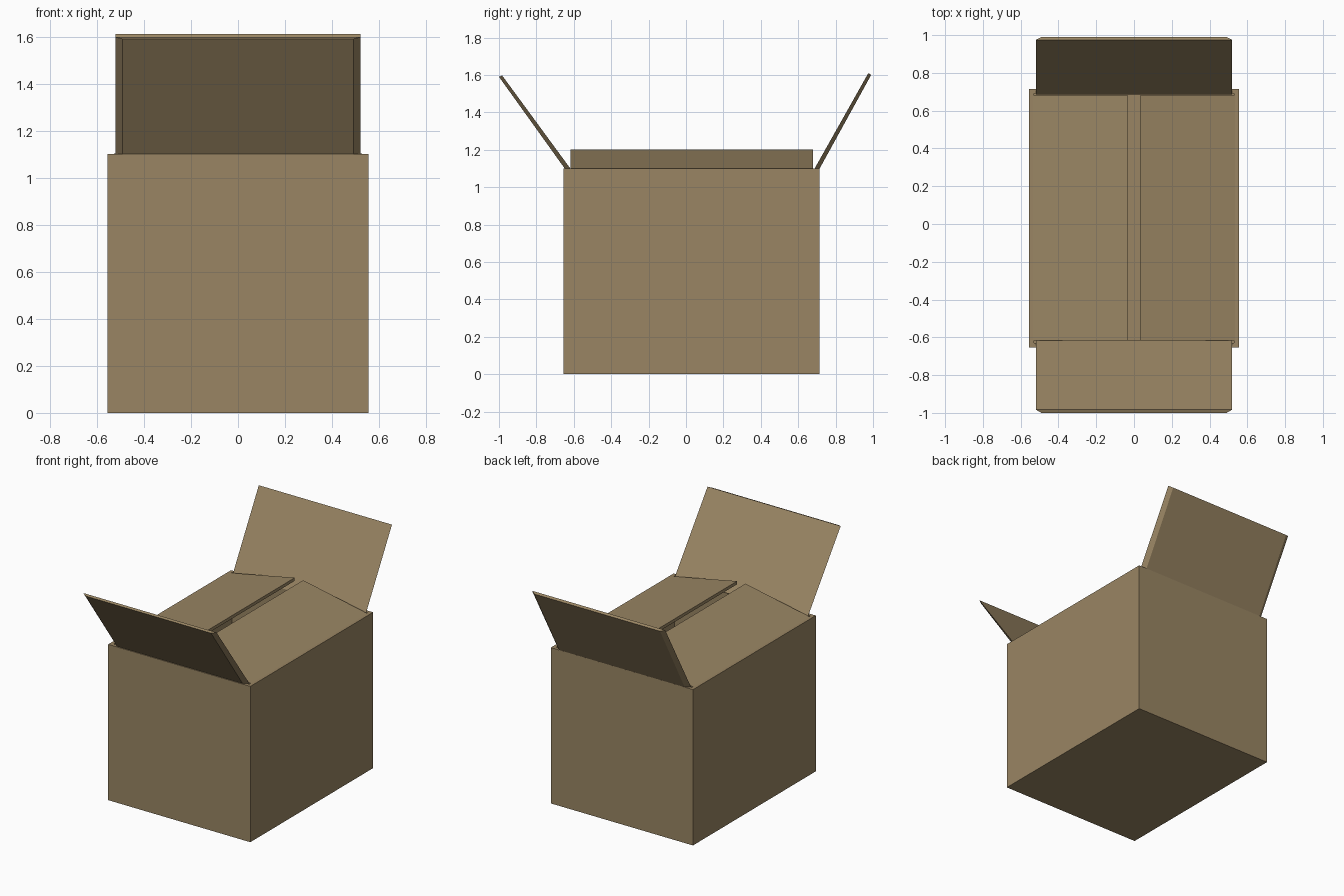
import bpy, bmesh

if "Cube" in bpy.data.objects:
    bpy.data.objects.remove(bpy.data.objects["Cube"])

card = bpy.data.materials.new("cardboard")
card.diffuse_color = (0.32, 0.235, 0.125, 1)
card.use_nodes = True
card.node_tree.nodes["Principled BSDF"].inputs["Base Color"].default_value = card.diffuse_color

X, Y0, Y1, H, T = 0.555, -0.655, 0.715, 1.10, 0.035


def finish(name, bm):
    bmesh.ops.recalc_face_normals(bm, faces=bm.faces)
    me = bpy.data.meshes.new(name)
    bm.to_mesh(me)
    bm.free()
    me.materials.append(card)
    ob = bpy.data.objects.new(name, me)
    bpy.context.collection.objects.link(ob)
    return ob


def flap(name, along_x, profile, outer, inner):
    """Tapered panel: profile = outer hinge, outer tip, inner tip, inner hinge
    as (u, z); outer / inner = (low, high) span of each skin."""
    bm = bmesh.new()
    rings = []
    for k in (0, 1):
        ring = []
        for i, (u, z) in enumerate(profile):
            v = (outer if i < 2 else inner)[k]
            ring.append(bm.verts.new((v, u, z) if along_x else (u, v, z)))
        rings.append(ring)
        bm.faces.new(ring)
    for i in range(4):
        j = (i + 1) % 4
        bm.faces.new((rings[0][i], rings[0][j], rings[1][j], rings[1][i]))
    return finish(name, bm)


# hollow carton: block with an inset, sunken top
bm = bmesh.new()
bmesh.ops.create_cube(bm, size=1)
for v in bm.verts:
    v.co = (v.co.x * 2 * X, Y0 if v.co.y < 0 else Y1, H if v.co.z > 0 else 0)
top = max(bm.faces, key=lambda f: f.calc_center_median().z)
bmesh.ops.inset_region(bm, faces=[top], thickness=T)
low = bmesh.ops.extrude_discrete_faces(bm, faces=[top])["faces"][0]
for v in low.verts:
    v.co.z = T
finish("carton_body", bm)

# front and back flaps, folded outwards
flap("front_flap", True,
     [(-0.645, 1.095), (-1.0, 1.59), (-0.983, 1.597), (-0.615, 1.095)],
     (-0.49, 0.49), (-0.52, 0.52))
flap("back_flap", True,
     [(0.712, 1.095), (0.99, 1.60), (0.975, 1.61), (0.685, 1.095)],
     (-0.49, 0.49), (-0.52, 0.52))

# side flaps, nearly closed with a slot between them
for name, s in (("right_flap", 1), ("left_flap", -1)):
    flap(name, False,
         [(s * 0.55, 1.097), (s * 0.033, 1.20), (s * 0.033, 1.178), (s * 0.52, 1.08)],
         (-0.617, 0.68), (-0.617, 0.68))
